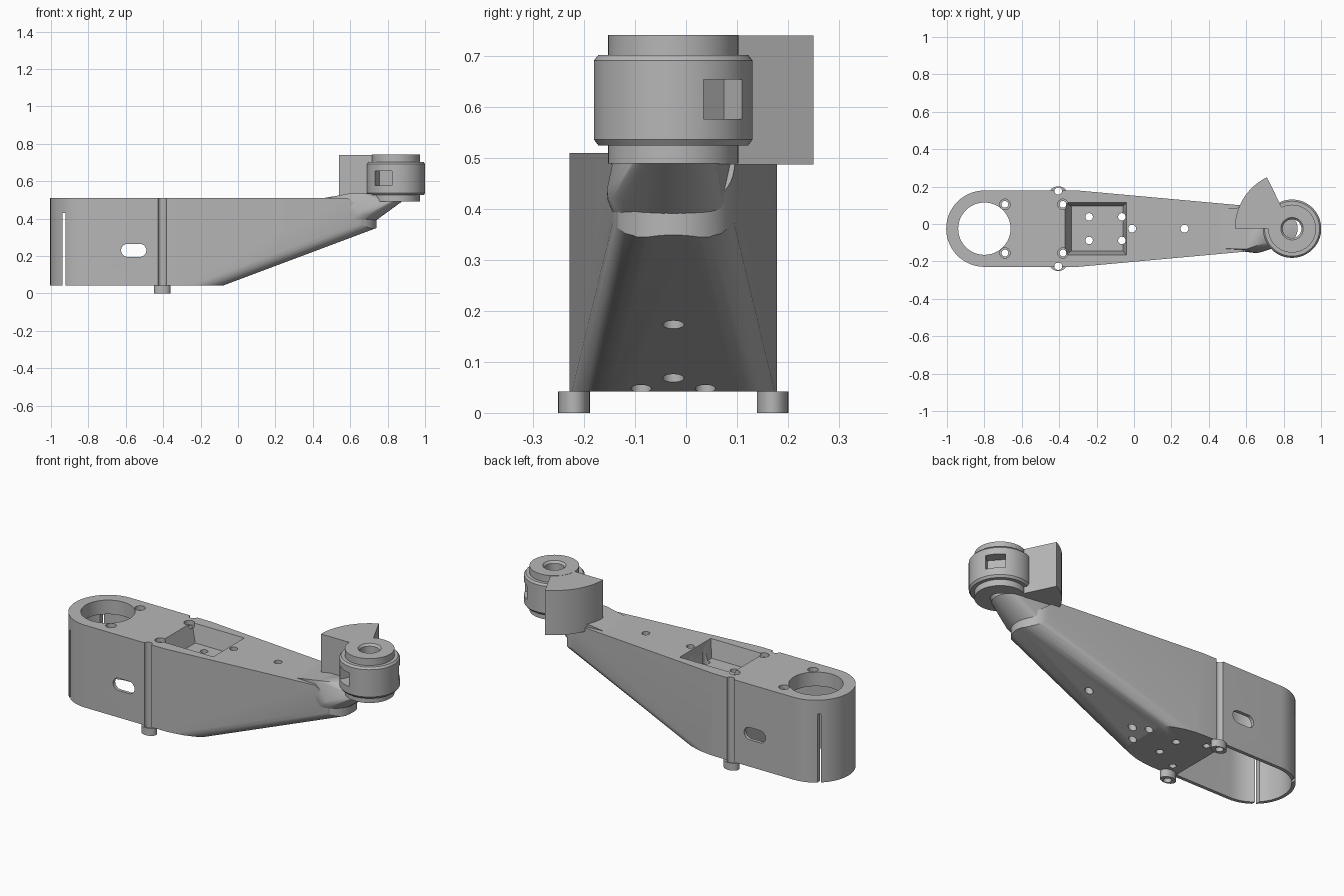
import bpy, bmesh, math
from mathutils import Vector

if "Cube" in bpy.data.objects:
    bpy.data.objects.remove(bpy.data.objects["Cube"])

YC = -0.025            # centre line of the arm
HEAD = (0.845, YC)

grey = bpy.data.materials.new("plain grey")
grey.use_nodes = True
grey.diffuse_color = (0.47, 0.47, 0.47, 1)
grey.node_tree.nodes["Principled BSDF"].inputs["Base Color"].default_value = grey.diffuse_color


def finish(name, bm):
    bmesh.ops.recalc_face_normals(bm, faces=bm.faces)
    mesh = bpy.data.meshes.new(name)
    bm.to_mesh(mesh)
    bm.free()
    mesh.materials.append(grey)
    ob = bpy.data.objects.new(name, mesh)
    bpy.context.collection.objects.link(ob)
    return ob


def arc(cx, cy, r, a0, a1, n=24, ry=None):
    ry = ry or r
    return [(cx + r * math.cos(math.radians(a0 + (a1 - a0) * i / n)),
             cy + ry * math.sin(math.radians(a0 + (a1 - a0) * i / n))) for i in range(n + 1)]


def circle(cx, cy, r, n=32, ry=None):
    return arc(cx, cy, r, 0, 360, n, ry)[:-1]


def prism_bm(low, high, z0, z1):
    bm = bmesh.new()
    a = [bm.verts.new((x, y, z0)) for x, y in low]
    b = [bm.verts.new((x, y, z1)) for x, y in high]
    bm.faces.new(a)
    bm.faces.new(b)
    for i in range(len(a)):
        j = (i + 1) % len(a)
        bm.faces.new((a[i], a[j], b[j], b[i]))
    return bm


def prism(name, pts, z0, z1, high=None):
    return finish(name, prism_bm(pts, high or pts, z0, z1))


def rect(x0, x1, y0, y1):
    return [(x0, y0), (x1, y0), (x1, y1), (x0, y1)]


def cut(ob, cutter):
    cutter.hide_render = True
    mod = ob.modifiers.new("cut", "BOOLEAN")
    mod.operation, mod.solver, mod.object = "DIFFERENCE", "EXACT", cutter
    bpy.context.view_layer.objects.active = ob
    bpy.ops.object.modifier_apply(modifier=mod.name)
    bpy.data.objects.remove(cutter)


def drill(ob, x, y, r, z0=-0.1, z1=0.8):
    cut(ob, prism("drill", circle(x, y, r, 24), z0, z1))


def slice_off(bm, co, no):
    geom = bm.verts[:] + bm.edges[:] + bm.faces[:]
    res = bmesh.ops.bisect_plane(bm, geom=geom, plane_co=co, plane_no=no, clear_outer=True)
    rim = [e for e in res["geom_cut"] if isinstance(e, bmesh.types.BMEdge)]
    if rim:
        bmesh.ops.contextual_create(bm, geom=rim)
    bmesh.ops.recalc_face_normals(bm, faces=bm.faces)


# Arm body: round rear end, tapered towards the head, sloping underside
outline = arc(-0.8, YC, 0.204, 90, 270, 32) + [(-0.3, YC - 0.204)]
outline += arc(0.62, YC, 0.12, -85, 85, 24) + [(-0.3, YC + 0.204)]
bm = prism_bm(outline, outline, 0.042, 0.51)
under = Vector((0.3, 0, -0.8)).normalized()
slice_off(bm, (-0.08, YC, 0.042), under)
for s in (1, -1):
    side = Vector((0.084, s * 0.92, 0)).normalized()
    corner = Vector((-0.08, YC + s * 0.184, 0.042))
    radius = 0.07
    centre = corner - (under + side) * radius / (1 + under.dot(side))
    for k in (0.2, 0.4, 0.6, 0.8):
        n = under.lerp(side, k).normalized()
        slice_off(bm, centre + n * radius, n)
slice_off(bm, (0.74, YC, 0.395), Vector((0.6, 0, 0.8)))
body = finish("arm_body", bm)

# Open cavity under the rear half, with the round opening in its lid
inner = arc(-0.8, YC, 0.185, 90, 270, 32) + rect(-0.45, -0.45, YC - 0.185, YC + 0.185)[1:3]
cut(body, prism("cavity", inner, -0.1, 0.43))
cut(body, prism("lid_opening", circle(-0.8, YC, 0.14, 48), 0.3, 0.6))

# Slits and oval slots in both side walls
cut(body, prism("slit", rect(-0.937, -0.922, -0.4, 0.4), -0.1, 0.431))
slot = arc(-0.525, 0.23, 0.035, -90, 90, 12) + arc(-0.59, 0.23, 0.035, 90, 270, 12)
cutter = prism("slot", slot, -0.4, 0.4)
cutter.rotation_euler.x = math.pi / 2
bpy.context.view_layer.update()
cut(body, cutter)

# Tapered pocket in the top
cut(body, prism("pocket", rect(-0.335, -0.06, YC - 0.12, YC + 0.12), 0.41, 0.512,
                rect(-0.37, -0.04, YC - 0.14, YC + 0.14)))

# Vertical holes, countersunk screw holes and side grooves
for x in (-0.24, -0.065):
    for s in (1, -1):
        drill(body, x, YC + s * 0.063, 0.02)
for x in (-0.01, 0.27):
    drill(body, x, YC, 0.021)
for x in (-0.69, -0.38):
    for s in (1, -1):
        drill(body, x, YC + s * 0.13, 0.018)
        drill(body, x, YC + s * 0.13, 0.028, 0.485, 0.6)
for s in (1, -1):
    drill(body, -0.405, YC + s * 0.204, 0.022)

# Feet below the grooves
for s, label in ((1, "back"), (-1, "front")):
    foot = prism(label + "_foot", circle(-0.405, YC + s * 0.195, 0.044, 32, 0.031), 0, 0.042)
    drill(foot, -0.405, YC + s * 0.2, 0.021)

# Neck: hull between the arm tip, a raised ramp and the underside of the head
bm = bmesh.new()
points = [(x, y, 0.37) for x, y in circle(0.60, YC, 0.11)]
points += [(x, y, 0.42) for x, y in arc(0.65, -0.045, 0.11, 180, 360, 16)]
points += [(x, y, 0.49) for x, y in arc(0.79, YC, 0.085, -90, 90, 16)]
points += [(0.66, -0.155, 0.44), (0.7, -0.125, 0.5)]
points += [(0.6, y, 0.535) for y in (-0.135, 0.09)] + [(0.7, y, 0.535) for y in (-0.1, 0.06)]
points += [(0.45, y, 0.508) for y in (-0.13, 0.08)]
for p in points:
    bm.verts.new(p)
res = bmesh.ops.convex_hull(bm, input=bm.verts[:])
bmesh.ops.delete(bm, geom=list({v for v in res["geom_interior"] + res["geom_unused"]
                                if isinstance(v, bmesh.types.BMVert)}), context="VERTS")
neck = finish("neck", bm)
drill(neck, *HEAD, 0.12, 0.491)

# Head: turned profile with stepped caps and a bore
profile = [(0.05, 0.49), (0.128, 0.49), (0.128, 0.525), (0.147, 0.525), (0.156, 0.537),
           (0.156, 0.692), (0.147, 0.703), (0.128, 0.703), (0.128, 0.742), (0.06, 0.742),
           (0.05, 0.73)]
bm = bmesh.new()
steps = 64
rings = []
for i in range(steps):
    a = math.tau * i / steps
    rings.append([bm.verts.new((HEAD[0] + r * math.cos(a), HEAD[1] + r * math.sin(a), z))
                  for r, z in profile])
for i in range(steps):
    p, q = rings[i], rings[(i + 1) % steps]
    for j in range(len(profile)):
        k = (j + 1) % len(profile)
        bm.faces.new((p[j], q[j], q[k], p[k]))
head = finish("head", bm)

# Square windows in the head
for angle in (41, 243):
    cutter = prism("window", rect(0.095, 0.25, -0.05, 0.05), 0.577, 0.655)
    cutter.location = (*HEAD, 0)
    cutter.rotation_euler.z = math.radians(angle)
    bpy.context.view_layer.update()
    cut(head, cutter)

# Fan-shaped block beside the head
prism("fan_block", arc(*HEAD, 0.306, 116, 180) + arc(*HEAD, 0.12, 180, 116), 0.488, 0.741)

# Smooth curved walls, keep hard edges
bpy.ops.object.select_all(action="DESELECT")
for ob in bpy.context.collection.objects:
    if ob.type == "MESH" and ob.data.materials and ob.data.materials[0] == grey:
        ob.select_set(True)
        bpy.context.view_layer.objects.active = ob
bpy.ops.object.shade_smooth_by_angle(angle=math.radians(30))
